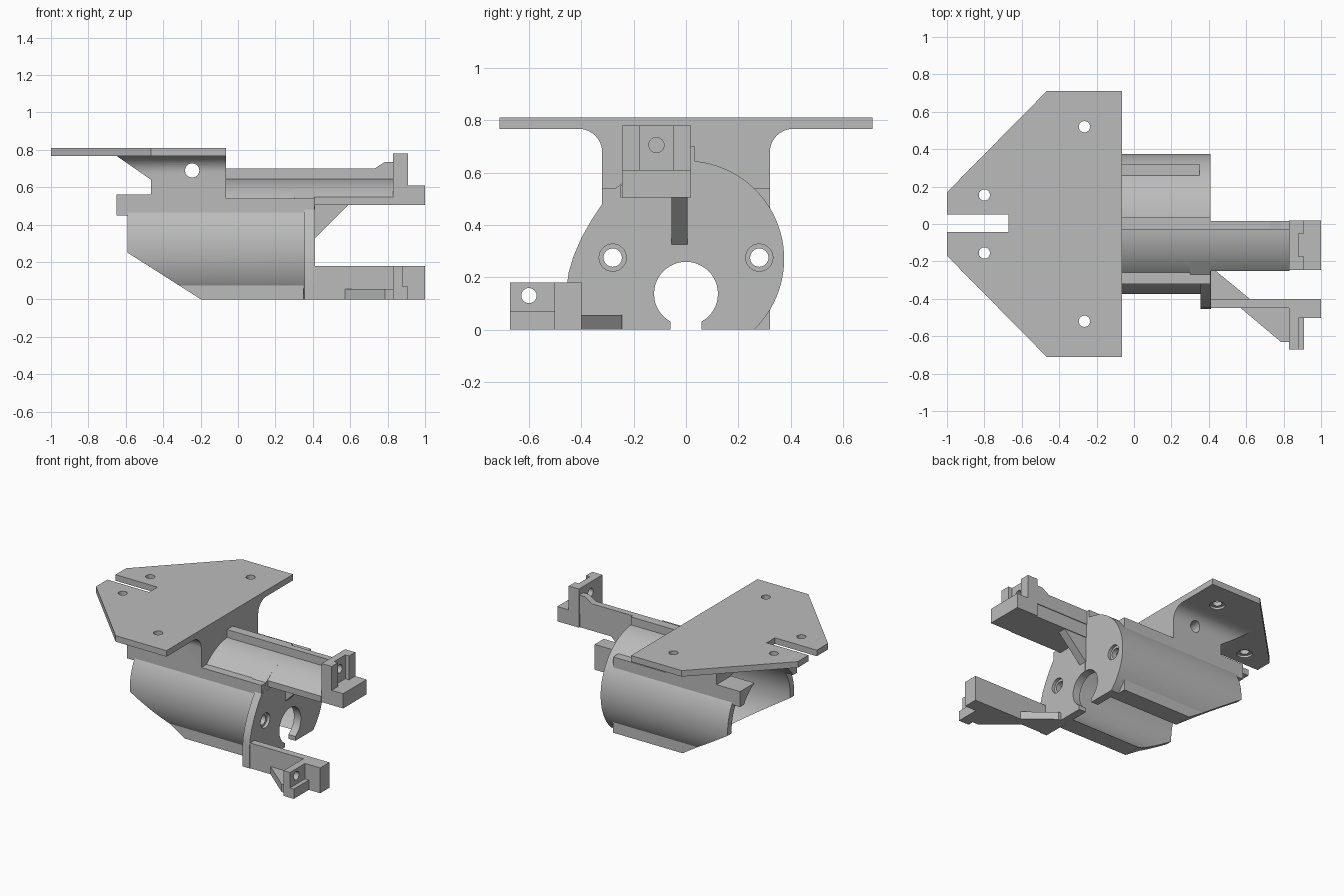
import bpy, bmesh, math
from mathutils import Vector

if "Cube" in bpy.data.objects:
    bpy.data.objects.remove(bpy.data.objects["Cube"], do_unlink=True)

grey = bpy.data.materials.new("plain_grey")
grey.use_nodes = True
COLOUR = (0.5, 0.5, 0.5, 1)
grey.diffuse_color = COLOUR
grey.node_tree.nodes["Principled BSDF"].inputs["Base Color"].default_value = COLOUR

PLACE = {"x": lambda p, h: (h, p[0], p[1]),
         "y": lambda p, h: (p[0], h, p[1]),
         "z": lambda p, h: (p[0], p[1], h)}


def prism(name, points, lo, hi, axis):
    """Extrude a flat outline along an axis."""
    bm = bmesh.new()
    base = bm.faces.new([bm.verts.new(PLACE[axis](p, lo)) for p in points])
    top = bmesh.ops.extrude_face_region(bm, geom=[base])["geom"]
    verts = [v for v in top if isinstance(v, bmesh.types.BMVert)]
    bmesh.ops.translate(bm, verts=verts, vec=Vector(PLACE[axis]((0, 0), hi - lo)))
    bmesh.ops.recalc_face_normals(bm, faces=bm.faces)
    mesh = bpy.data.meshes.new(name)
    bm.to_mesh(mesh)
    bm.free()
    mesh.materials.append(grey)
    obj = bpy.data.objects.new(name, mesh)
    bpy.context.collection.objects.link(obj)
    return obj


def box(name, x, y, z):
    return prism(name, [(x[0], y[0]), (x[1], y[0]), (x[1], y[1]), (x[0], y[1])], *z, "z")


def arc(cx, cy, r, start, end, n):
    step = math.radians(end - start) / n
    return [(cx + r * math.cos(math.radians(start) + i * step),
             cy + r * math.sin(math.radians(start) + i * step)) for i in range(n + 1)]


def rod(name, centre, r, lo, hi, axis, n=32):
    return prism(name, arc(*centre, r, 0, 360, n)[:-1], lo, hi, axis)


def combine(obj, others, operation):
    """Apply boolean operations and remove the helper shapes."""
    for other in others:
        mod = obj.modifiers.new("combine", "BOOLEAN")
        mod.operation, mod.object, mod.solver = operation, other, "EXACT"
        other.hide_render = True
    bpy.context.view_layer.update()
    result = obj.evaluated_get(bpy.context.evaluated_depsgraph_get())
    mesh = bpy.data.meshes.new_from_object(result)
    obj.modifiers.clear()
    obj.data = mesh
    for other in others:
        bpy.data.objects.remove(other, do_unlink=True)
    return obj


AXIS = (0, 0.27)
R = 0.375
PLATE_Z = 0.767

# Mounting plate with slot and countersunk holes
half = [(-1, 0.17), (-0.465, 0.712), (-0.065, 0.712)]
plate = prism("mounting_plate", half + [(x, -y) for x, y in reversed(half)], PLATE_Z, 0.81, "z")
cuts = [box("cut", (-1.1, -0.67), (-0.043, 0.05), (0.7, 0.9))]
for x, y in [(-0.265, 0.52), (-0.8, 0.155)]:
    for side in (1, -1):
        cuts.append(rod("cut", (x, side * y), 0.03, 0.7, 0.9, "z"))
        cuts.append(rod("cut", (x, side * y), 0.05, 0.7, PLATE_Z + 0.015, "z"))
combine(plate, cuts, "DIFFERENCE")

# Tubular housing with square shoulders and a filleted neck
housing = rod("housing", AXIS, R, -0.59, 0.41, "x", 96)
shoulders = prism("add", [(-0.32, 0), (0.32, 0), (0.32, 0.54), (-0.32, 0.54)], -0.589, 0.35, "x")
ledge = prism("add", [(-0.32, 0.4), (-0.2, 0.4), (-0.2, 0.59), (-0.27, 0.54), (-0.32, 0.54)],
              0.3, 0.409, "x")
rear_top = prism("add", [(-0.32, 0.4), (0.32, 0.4), (0.32, 0.56), (-0.32, 0.56)],
                 -0.588, -0.4, "x")
fillet = arc(0.41, 0.677, 0.09, 90, 180, 10)
neck_side = fillet + [(0.32, 0.45)]
neck = prism("add", neck_side + [(-y, z) for y, z in reversed(neck_side)], -0.65, -0.065, "x")
# End flange widening toward the lower arm
flange = prism("add", [(0, 0), (0, 0.5), (-0.32, 0.48), (-0.36, 0.42), (-0.4, 0.35),
                       (-0.43, 0.28), (-0.448, 0.22), (-0.455, 0.17), (-0.455, 0)],
               0.356, 0.411, "x")
combine(housing, [shoulders, ledge, rear_top, neck, flange], "UNION")

cuts = [
    rod("cut", AXIS, 0.33, -0.8, 0.355, "x", 96),
    box("cut", (-1, 1), (-1, 1), (-0.5, 0)),
    prism("cut", [(-0.8, 0.38), (-0.8, -0.1), (-0.04, -0.1), (-0.59, 0.25)], -1, 1, "y"),
    prism("cut", [(-0.8, 0.56), (-0.465, 0.56), (-0.465, 0.64), (-0.65, 0.768), (-0.8, 0.768)],
          -1, 1, "y"),
    rod("cut", (0, 0.137), 0.122, 0.3, 0.5, "x", 48),
    box("cut", (0.3, 0.5), (-0.06, 0.06), (-0.1, 0.1)),
    rod("cut", (-0.245, 0.69), 0.038, -0.5, 0.5, "y"),
]
for y in (-0.28, 0.28):
    cuts.append(rod("cut", (y, 0.275), 0.035, 0.3, 0.5, "x"))
    cuts.append(rod("cut", (y, 0.275), 0.052, 0.39, 0.5, "x"))
combine(housing, cuts, "DIFFERENCE")

# Rail along the top of the housing
prism("top_rail", [(-0.03, 0.62), (0.035, 0.62), (0.035, 0.7), (-0.03, 0.7)], -0.066, 0.409, "x")

# Upper arm: curved slab, rail with a raised tip, gusset and clamp block
prism("upper_arm", arc(*AXIS, R, 90, 132, 16) + [(-0.25, 0.505), (0.01, 0.505), (0.01, 0.645)],
      0.4, 0.831, "x")
prism("upper_arm_rail", [(0.405, 0.6), (0.832, 0.6), (0.832, 0.735), (0.785, 0.735),
                         (0.73, 0.7), (0.405, 0.7)], -0.03, 0.015, "y")
prism("upper_gusset", [(0.405, 0.325), (0.41, 0.325), (0.59, 0.507), (0.405, 0.507)],
      -0.055, 0.005, "y")
upper_block = prism("upper_clamp", [(0.83, 0.505), (1, 0.505), (1, 0.61), (0.91, 0.61),
                                    (0.91, 0.78), (0.83, 0.78)], -0.245, 0.02, "y")
combine(upper_block, [box("cut", (0.88, 0.95), (-0.175, -0.05), (0.61, 0.9)),
                      rod("cut", (-0.113, 0.705), 0.029, 0.7, 1.1, "x")], "DIFFERENCE")

# Lower arm: thin wall, floor braces and clamp block
box("lower_arm", (0.405, 0.835), (-0.45, -0.4), (0, 0.18))
prism("inner_brace", [(0.409, -0.245), (0.43, -0.245), (0.62, -0.401), (0.409, -0.401)],
      0, 0.055, "z")
prism("outer_brace", [(0.57, -0.449), (0.785, -0.63), (0.831, -0.63), (0.831, -0.449)],
      0, 0.055, "z")
lower_block = prism("lower_clamp", [(0.83, -0.4), (1, -0.4), (1, -0.503), (0.91, -0.503),
                                    (0.91, -0.672), (0.83, -0.672)], 0, 0.18, "z")
combine(lower_block, [box("cut", (0.88, 0.95), (-0.7, -0.503), (0.07, 0.3)),
                      rod("cut", (-0.6, 0.13), 0.029, 0.7, 1.1, "x")], "DIFFERENCE")

# Smooth the round walls, keep the machined edges crisp
bpy.ops.object.select_all(action="DESELECT")
for obj in bpy.context.collection.objects:
    if obj.type == "MESH" and obj.data.materials and obj.data.materials[0] == grey:
        obj.select_set(True)
        bpy.context.view_layer.objects.active = obj
bpy.ops.object.shade_smooth_by_angle(angle=math.radians(25))
